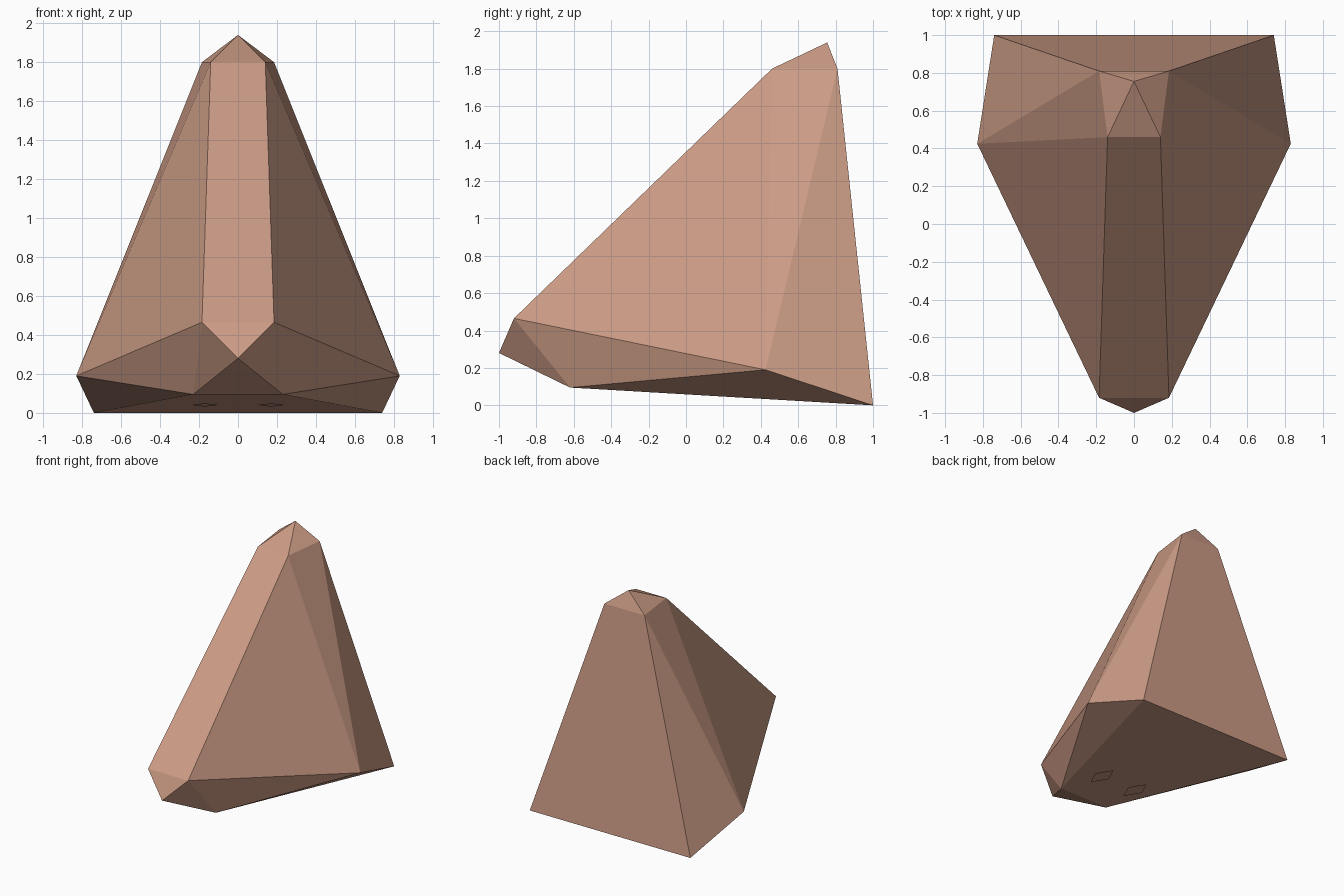
import bpy
import bmesh

cube = bpy.data.objects.get("Cube")
if cube:
    bpy.data.objects.remove(cube, do_unlink=True)

skin = bpy.data.materials.new("tan_skin")
skin.use_nodes = True
skin.diffuse_color = (0.60, 0.33, 0.235, 1)
skin.node_tree.nodes["Principled BSDF"].inputs["Base Color"].default_value = skin.diffuse_color


def finish(name, bm):
    mesh = bpy.data.meshes.new(name)
    bm.to_mesh(mesh)
    bm.free()
    mesh.materials.append(skin)
    obj = bpy.data.objects.new(name, mesh)
    bpy.context.collection.objects.link(obj)
    return obj


# Landmarks of the left half; centre points have x = 0
points = {
    "tip": (0, -1, 0.28),
    "ridge": (0.185, -0.92, 0.465),
    "under": (0.23, -0.62, 0.095),
    "wing": (0.83, 0.425, 0.19),
    "heel": (0.74, 1, 0),
    "brow": (0.14, 0.46, 1.8),
    "crown": (0.185, 0.81, 1.8),
    "peak": (0, 0.755, 1.94),
}
side_faces = ["tip ridge under", "ridge wing under", "under wing heel", "ridge brow wing",
              "brow crown wing", "crown heel wing", "brow peak crown"]
# Faces that span both halves
centre_tris = [("tip", "ridge"), ("tip", "under"), ("peak", "brow"), ("peak", "crown")]
centre_quads = [("ridge", "brow"), ("crown", "heel"), ("heel", "under")]

bm = bmesh.new()
left, right = {}, {}
for key, (x, y, z) in points.items():
    left[key] = bm.verts.new((x, y, z))
    right[key] = bm.verts.new((-x, y, z)) if x else left[key]
for names in side_faces:
    for half in (left, right):
        bm.faces.new([half[n] for n in names.split()])
for mid, out in centre_tris:
    bm.faces.new((left[mid], left[out], right[out]))
for a, b in centre_quads:
    bm.faces.new((left[a], left[b], right[b], right[a]))
bmesh.ops.recalc_face_normals(bm, faces=bm.faces)
finish("nose_body", bm)

# Diamond nostrils just under the sloping base, facing down
for name, side in (("left_nostril", 1), ("right_nostril", -1)):
    bm = bmesh.new()
    cx, cy, cz = side * 0.17, -0.19, 0.041
    corners = [(0, 0.14), (0.07, 0), (0, -0.14), (-0.07, 0)]
    bm.faces.new([bm.verts.new((cx + dx, cy + dy, cz - 0.06 * dy)) for dx, dy in corners])
    finish(name, bm)
